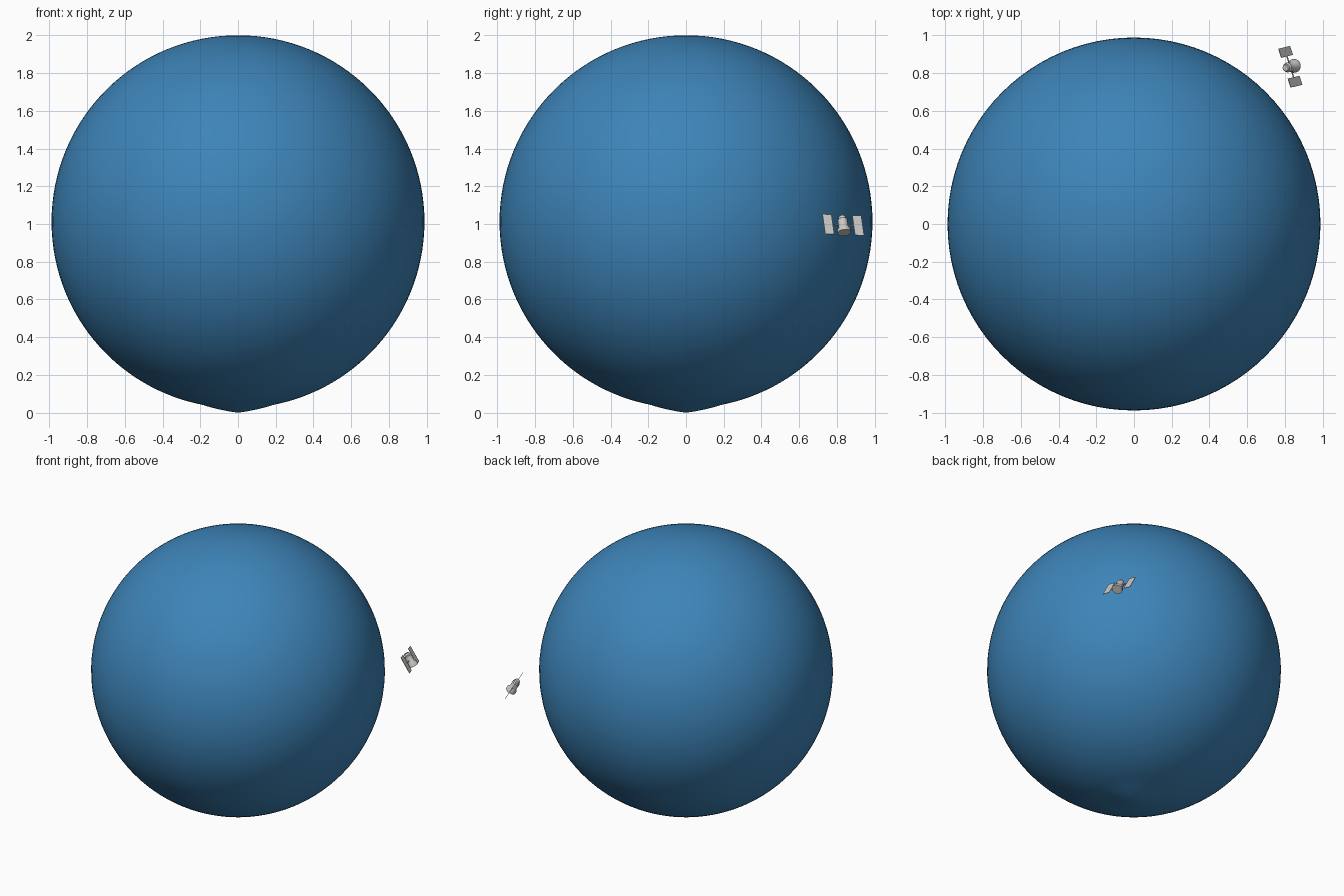
import bpy, bmesh, math
from mathutils import Vector, Matrix

cube = bpy.data.objects.get("Cube")
if cube:
    bpy.data.objects.remove(cube)


def make_material(name, rgb):
    mat = bpy.data.materials.new(name)
    mat.use_nodes = True
    mat.diffuse_color = (*rgb, 1)
    mat.node_tree.nodes["Principled BSDF"].inputs["Base Color"].default_value = (*rgb, 1)
    return mat


blue = make_material("ocean_blue", (0.047, 0.23, 0.48))
grey = make_material("light_grey", (0.60, 0.59, 0.57))


def add_object(name, bm, mat, matrix=Matrix(), smooth=False):
    bmesh.ops.recalc_face_normals(bm, faces=bm.faces)
    mesh = bpy.data.meshes.new(name)
    bm.to_mesh(mesh)
    bm.free()
    mesh.materials.append(mat)
    obj = bpy.data.objects.new(name, mesh)
    bpy.context.collection.objects.link(obj)
    obj.matrix_world = matrix
    if smooth:
        bpy.ops.object.select_all(action='DESELECT')
        obj.select_set(True)
        bpy.context.view_layer.objects.active = obj
        bpy.ops.object.shade_smooth_by_angle(angle=math.radians(35))
    return obj


def lathe(profile, steps=24):
    """Spin (radius, height) points round the z axis."""
    bm = bmesh.new()
    verts = [bm.verts.new((r, 0, z)) for r, z in profile]
    edges = [bm.edges.new(pair) for pair in zip(verts, verts[1:])]
    bmesh.ops.spin(bm, geom=verts + edges, cent=(0, 0, 0), axis=(0, 0, 1),
                   angle=math.tau, steps=steps)
    bmesh.ops.remove_doubles(bm, verts=bm.verts, dist=1e-5)
    return bm


def box(size, centre):
    bm = bmesh.new()
    bmesh.ops.create_cube(bm, size=1)
    bmesh.ops.scale(bm, vec=size, verts=bm.verts)
    bmesh.ops.translate(bm, vec=centre, verts=bm.verts)
    return bm


# Planet: a ball drawn out to a shallow point at its south pole
RADIUS, CENTRE_Z, TIP_WIDTH = 0.988, 1.012, 0.19
bm = bmesh.new()
bmesh.ops.create_uvsphere(bm, u_segments=96, v_segments=64, radius=RADIUS)
for v in bm.verts:
    r = v.co.xy.length
    if v.co.z < 0 and r < TIP_WIDTH:
        v.co.z -= (CENTRE_Z - RADIUS) * (1 - r / TIP_WIDTH)
    v.co.z += CENTRE_Z
add_object("planet", bm, blue, smooth=True)

# Satellite frame: x along the wings, z along the body
wing = Vector((-0.30, 0.95, -0.04)).normalized()
up = Vector((-0.50, -0.12, 0.86))
up = (up - wing * up.dot(wing)).normalized()
side = up.cross(wing)
frame = Matrix((wing, side, up)).transposed().to_4x4()
frame.translation = (0.828, 0.833, 0.995)

# Body: narrow cap, main cylinder and flared base
body = [(0, 0.051), (0.017, 0.051), (0.019, 0.048), (0.019, 0.036),
        (0.026, 0.031), (0.026, -0.015), (0.036, -0.030), (0.036, -0.048),
        (0, -0.048)]
add_object("satellite_body", lathe(body), grey, frame, smooth=True)

# Solar wings and the arms that hold them
for sign, label in ((1, "back"), (-1, "front")):
    add_object(f"solar_panel_{label}",
               box((0.05, 0.003, 0.122), (sign * 0.083, 0, 0)), grey, frame)
    add_object(f"panel_arm_{label}",
               box((0.04, 0.005, 0.005), (sign * 0.042, 0, 0)), grey, frame)
